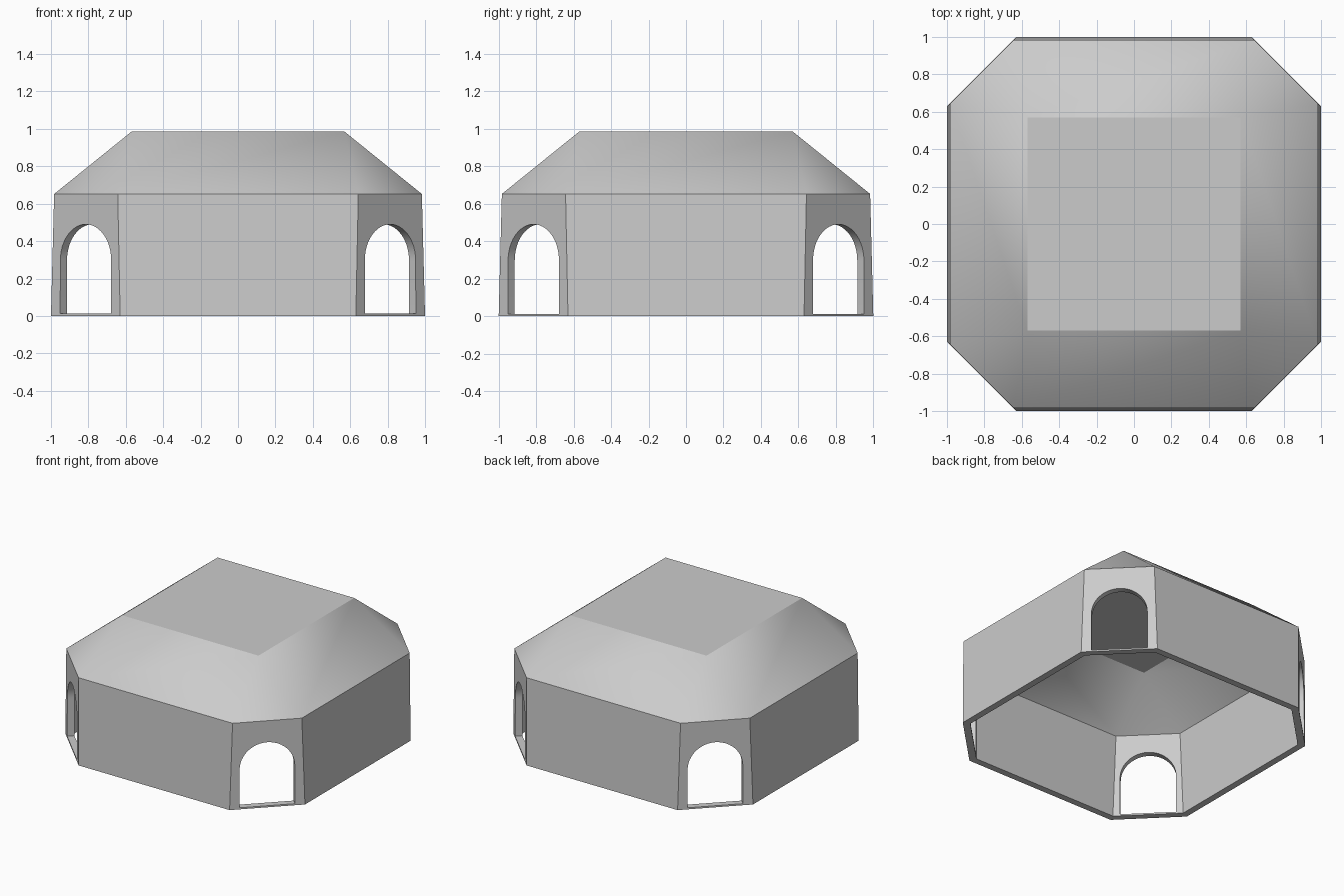
import bpy, bmesh, math

cube = bpy.data.objects.get("Cube")
if cube:
    bpy.data.objects.remove(cube, do_unlink=True)

grey = bpy.data.materials.new("plain grey")
grey.use_nodes = True
colour = (0.6, 0.6, 0.6, 1)
grey.diffuse_color = colour
grey.node_tree.nodes["Principled BSDF"].inputs["Base Color"].default_value = colour


def make_object(name, bm):
    bmesh.ops.recalc_face_normals(bm, faces=bm.faces[:])
    mesh = bpy.data.meshes.new(name)
    bm.to_mesh(mesh)
    bm.free()
    mesh.materials.append(grey)
    obj = bpy.data.objects.new(name, mesh)
    bpy.context.collection.objects.link(obj)
    return obj


def octagon(bm, a, b, z):
    """Ring of a square with cut corners; side distance a, half side length b."""
    pts = [(-b, -a), (b, -a), (a, -b), (a, b), (b, a), (-b, a), (-a, b), (-a, -b)]
    return [bm.verts.new((x, y, z)) for x, y in pts]


def bridge(bm, lower, upper):
    for i in range(8):
        j = (i + 1) % 8
        bm.faces.new((lower[i], lower[j], upper[j], upper[i]))


def roof(bm, eave, half, z):
    """Four slopes, four corner triangles and a flat square top."""
    top = [bm.verts.new((x * half, y * half, z))
           for x, y in ((-1, -1), (1, -1), (1, 1), (-1, 1))]
    for i in range(4):
        j = (i + 1) % 4
        bm.faces.new((eave[2 * i], eave[2 * i + 1], top[j], top[i]))
        bm.faces.new((eave[2 * i + 1], eave[(2 * i + 2) % 8], top[j]))
    bm.faces.new(top)


# Hollow shell: outer skin, inner skin and the rim that joins them
bm = bmesh.new()
outer_base = octagon(bm, 1.0, 0.63, 0)
outer_eave = octagon(bm, 0.983, 0.643, 0.652)
inner_base = octagon(bm, 0.95, 0.609, 0)
inner_eave = octagon(bm, 0.933, 0.622, 0.628)
bridge(bm, outer_base, outer_eave)
bridge(bm, inner_base, inner_eave)
bridge(bm, outer_base, inner_base)
roof(bm, outer_eave, 0.57, 0.985)
roof(bm, inner_eave, 0.5525, 0.935)
shell = make_object("hollow_building", bm)

# Arched doorway cutters, one through each corner wall
HALF, SPRING, SILL, STEPS = 0.192, 0.298, 0.012, 24
profile = [(-HALF, SILL), (HALF, SILL)]
for i in range(STEPS + 1):
    t = math.pi * i / STEPS
    profile.append((HALF * math.cos(t), SPRING + HALF * math.sin(t)))

bm = bmesh.new()
for k in range(4):
    angle = math.pi / 4 + k * math.pi / 2
    c, s = math.cos(angle), math.sin(angle)
    near, far = [[bm.verts.new((d * c - u * s, d * s + u * c, z)) for u, z in profile]
                 for d in (0.95, 1.3)]
    bm.faces.new(near)
    bm.faces.new(far)
    for i in range(len(profile)):
        j = (i + 1) % len(profile)
        bm.faces.new((near[i], near[j], far[j], far[i]))
cutter = make_object("doorway_cutter", bm)
cutter.hide_render = True

cut = shell.modifiers.new("doorways", 'BOOLEAN')
cut.operation = 'DIFFERENCE'
cut.solver = 'EXACT'
cut.object = cutter
bpy.ops.object.select_all(action='DESELECT')
bpy.context.view_layer.objects.active = shell
shell.select_set(True)
bpy.ops.object.modifier_apply(modifier=cut.name)
bpy.data.objects.remove(cutter, do_unlink=True)

# Soft roof corners and arches, crisp eaves and wall corners
bpy.ops.object.shade_smooth_by_angle(angle=math.radians(35))
